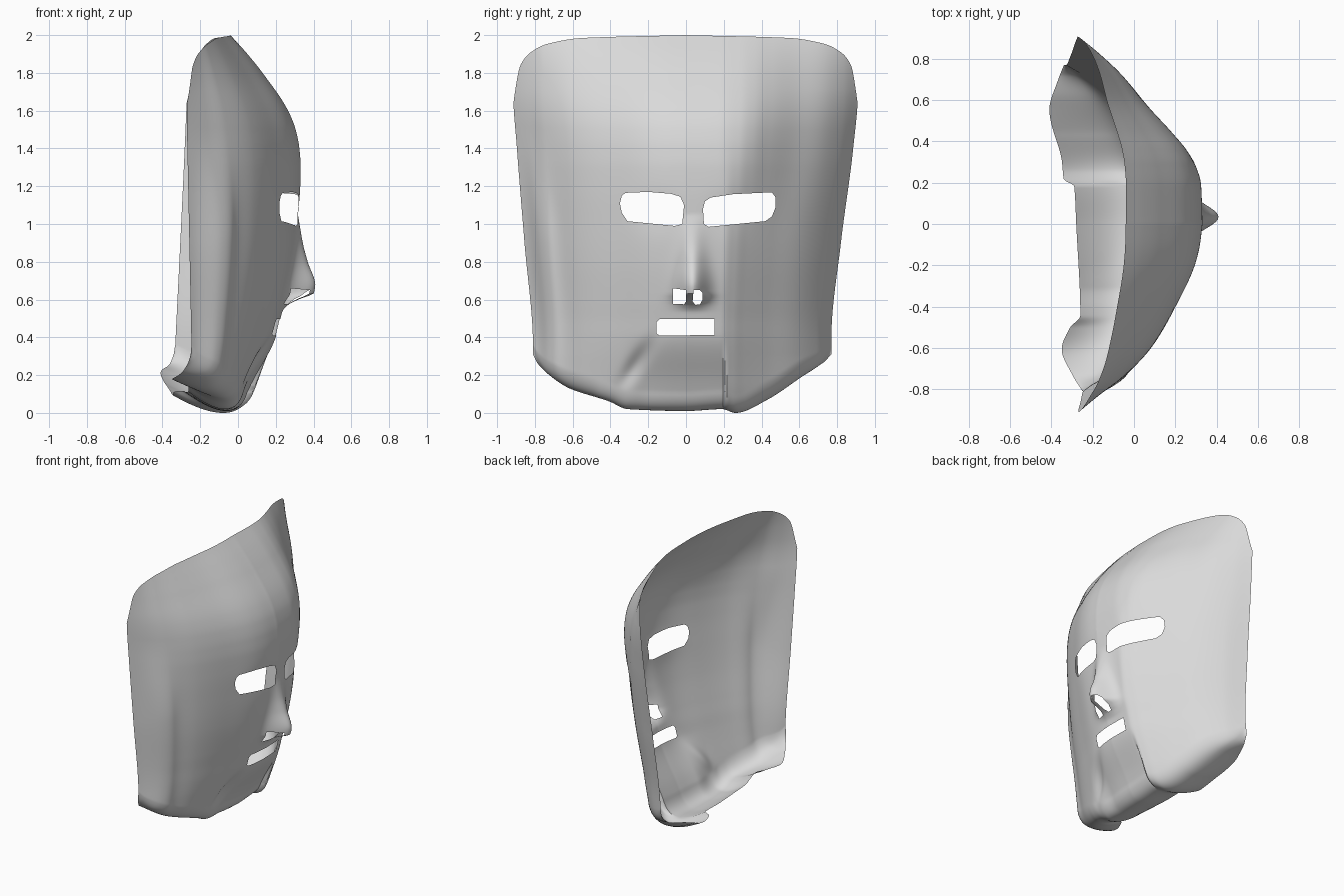
import bpy, bmesh, math
from mathutils import Vector

if "Cube" in bpy.data.objects:
    bpy.data.objects.remove(bpy.data.objects["Cube"])


def curve(pts):
    """Smooth interpolation through (position, value) pairs."""
    n = len(pts)
    sl = [(pts[i + 1][1] - pts[i][1]) / (pts[i + 1][0] - pts[i][0]) for i in range(n - 1)]
    tan = [sl[0]] + [0 if a * b <= 0 else 2 * a * b / (a + b) for a, b in zip(sl, sl[1:])] + [sl[-1]]

    def f(x):
        x = min(max(x, pts[0][0]), pts[-1][0])
        i = 0
        while i < n - 2 and x > pts[i + 1][0]:
            i += 1
        h = pts[i + 1][0] - pts[i][0]
        t = (x - pts[i][0]) / h
        return ((2 * t**3 - 3 * t**2 + 1) * pts[i][1] + (t**3 - 2 * t**2 + t) * h * tan[i]
                + (3 * t**2 - 2 * t**3) * pts[i + 1][1] + (t**3 - t**2) * h * tan[i + 1])
    return f


def step(a, b, x):
    t = min(max((x - a) / (b - a), 0), 1)
    return t * t * (3 - 2 * t)


def gauss(x, w):
    return math.exp(-(x / w) ** 2)


# outline and profile curves (l: the -y side, r: the +y side)
width_l = curve([(0, .81), (.35, .81), (.9, .855), (1.4, .895), (1.7, .915), (2, .91)])
width_r = curve([(0, .77), (.4, .77), (.9, .82), (1.4, .885), (1.7, .91), (2, .91)])
edge_l = curve([(.3, -.245), (1.5, -.27)])
edge_r = curve([(.3, -.335), (1.45, -.28), (1.7, -.27)])
top_edge = curve([(0, 2), (.6, 1.985), (.8, 1.955), (.9, 1.91), (.96, 1.84), (1, 1.64)])
bottom_edge = curve([(-1, .36), (-.97, .3), (-.9, .22), (-.75, .13), (-.5, .06), (-.38, .02), (0, .01),
                     (.25, .02), (.34, 0), (.56, .07), (.8, .2), (.93, .28), (1, .36)])
lip_back = curve([(-1, -.25), (-.9, -.3), (-.75, -.35), (-.62, -.31), (-.55, -.26), (0, -.28),
                  (.24, -.29), (.28, -.34), (.4, -.35), (.72, -.41), (.9, -.37), (1, -.34)])
front = curve([(0, .03), (.1, .09), (.2, .13), (.4, .2), (.5, .225), (.6, .25), (.8, .29), (1, .315),
               (1.2, .33), (1.3, .332), (1.4, .325), (1.5, .305), (1.6, .265), (1.8, .13), (1.9, .05), (2, -.04)])
section_l = curve([(0, 1), (.11, .98), (.22, .94), (.44, .79), (.67, .59), (.83, .36), (.91, .19), (1, 0)])
section_r = curve([(0, 1), (.2, .99), (.32, .95), (.4, .89), (.5, .77), (.64, .58), (.81, .37), (.92, .18), (1, 0)])
section_low = curve([(0, 1), (.24, .99), (.32, .94), (.4, .86), (.56, .69), (.75, .48), (.9, .24), (1, 0)])
nose_height = curve([(.54, 0), (.57, .02), (.6, .07), (.635, .145), (.66, .145), (.8, .08), (.9, .04), (1.05, 0)])
LIP = 0.35


def half_width(y, z):
    return width_l(z) if y < 0 else width_r(z)


def drop(u):
    return .1 * (1 - u ** 8)


def face_x(y, z):
    u = y / half_width(y, z)
    if u < 0:
        s, e = section_l(-u), edge_l(z)
        s += .09 * (1 - step(.9, 1.5, z)) * gauss(u + .89, .08) * (1 - step(.9, 1, -u))
    else:
        k, e = step(.9, 1.5, z), edge_r(z)
        s = section_low(u) * (1 - k) + section_r(u) * k
    x = e + (front(z) - e) * s
    x += nose_height(z) * gauss(y - .035, .06 + .02 * (1.05 - min(z, 1.05)) / .4)
    # recessed chin band with a sharp fold on one side, and a slanted cheek dent
    low = 1 - step(.1, .42, z)
    x -= .045 * low * step(-.36, -.18, y) * (1 - step(.195, .212, y))
    x -= .025 * gauss((y + .27) - .6 * (z - .25), .05) * gauss(z - .25, .12)
    # eye socket hollows beside the nose bridge
    return x - .01 * gauss(z - 1.06, .1) * (gauss(y + .15, .12) + gauss(y - .24, .12))


def wrap(co):
    """Flat pattern (y, z) to the mask surface; the lowest strip folds under as a lip."""
    y, z = co.y, co.z
    u = max(-1, min(1, y / half_width(y, z)))
    z0 = bottom_edge(u) + drop(u)
    if z >= z0:
        return Vector((face_x(y, z), y, z))
    q = min(1, (z0 - z) / LIP)
    xs = face_x(y, z0)
    rise = drop(u) * (2 * q - 1) ** 2 * (1 if q < .5 else 1 - .5 * u * u)
    # the lip end drops back towards the ground near the outer corners
    rise -= .05 * q * q * step(.6, 1, abs(u))
    return Vector((xs + (lip_back(u) - xs) * (.35 * q + .65 * q * q), y, bottom_edge(u) + rise))


# flat pattern grid
bm = bmesh.new()
COLS, ROWS = 180, 180
grid = []
for i in range(COLS + 1):
    t = -1 + 2 * i / COLS
    u = .5 * t + .5 * math.sin(math.pi * t / 2)
    hi, lo = top_edge(abs(u)), bottom_edge(u) + drop(u) - LIP
    col = []
    for j in range(ROWS + 1):
        z = lo + (hi - lo) * j / ROWS
        col.append(bm.verts.new((0, u * half_width(u, z), z)))
    grid.append(col)
for a, b in zip(grid, grid[1:]):
    for j in range(ROWS):
        bm.faces.new((a[j], b[j], b[j + 1], a[j + 1]))

# eye, nostril and mouth openings (convex outlines in y, z)
openings = [
    [(-.35, 1.11), (-.34, 1.06), (-.31, 1.015), (-.06, .99), (-.02, 1), (-.01, 1.1), (-.03, 1.145),
     (-.08, 1.16), (-.2, 1.17), (-.32, 1.165), (-.34, 1.15)],
    [(.09, 1.08), (.095, 1), (.12, .985), (.42, 1.015), (.455, 1.04), (.475, 1.09), (.475, 1.14),
     (.455, 1.168), (.25, 1.158), (.13, 1.14), (.1, 1.12)],
    [(-.155, .42), (-.14, .41), (.152, .412), (.152, .498), (-.14, .497), (-.155, .48)],
    [(-.07, .577), (-.01, .575), (0, .59), (0, .65), (-.07, .66)],
    [(.035, .59), (.05, .572), (.075, .575), (.088, .6), (.088, .635), (.07, .652), (.04, .65)],
]
for poly in openings:
    ys, zs = [p[0] for p in poly], [p[1] for p in poly]

    def near(f):
        c = f.calc_center_median()
        return min(ys) - .03 < c.y < max(ys) + .03 and min(zs) - .03 < c.z < max(zs) + .03

    sides = []
    for p, q in zip(poly, poly[1:] + poly[:1]):
        co, no = Vector((0, *p)), Vector((0, q[1] - p[1], p[0] - q[0]))
        sides.append((co, no))
        faces = [f for f in bm.faces if near(f)]
        geom = faces + list({e for f in faces for e in f.edges}) + list({v for f in faces for v in f.verts})
        bmesh.ops.bisect_plane(bm, geom=geom, plane_co=co, plane_no=no, dist=1e-5)
    inside = [f for f in bm.faces if near(f)
              and all((f.calc_center_median() - co).dot(no) < 0 for co, no in sides)]
    bmesh.ops.delete(bm, geom=inside, context='FACES')

# fold the pattern into shape and stand it on the ground
for v in bm.verts:
    v.co = wrap(v.co)
low = min(v.co.z for v in bm.verts)
for v in bm.verts:
    v.co.z -= low
bmesh.ops.remove_doubles(bm, verts=bm.verts[:], dist=1e-5)

mesh = bpy.data.meshes.new("face_mask")
bm.to_mesh(mesh)
bm.free()
mask = bpy.data.objects.new("face_mask", mesh)
bpy.context.collection.objects.link(mask)
mat = bpy.data.materials.new("light_grey")
mat.diffuse_color = (.7, .7, .7, 1)
mat.use_nodes = True
mat.node_tree.nodes["Principled BSDF"].inputs["Base Color"].default_value = mat.diffuse_color
mesh.materials.append(mat)
bpy.context.view_layer.objects.active = mask
mask.select_set(True)
bpy.ops.object.shade_smooth_by_angle(angle=math.radians(40))
